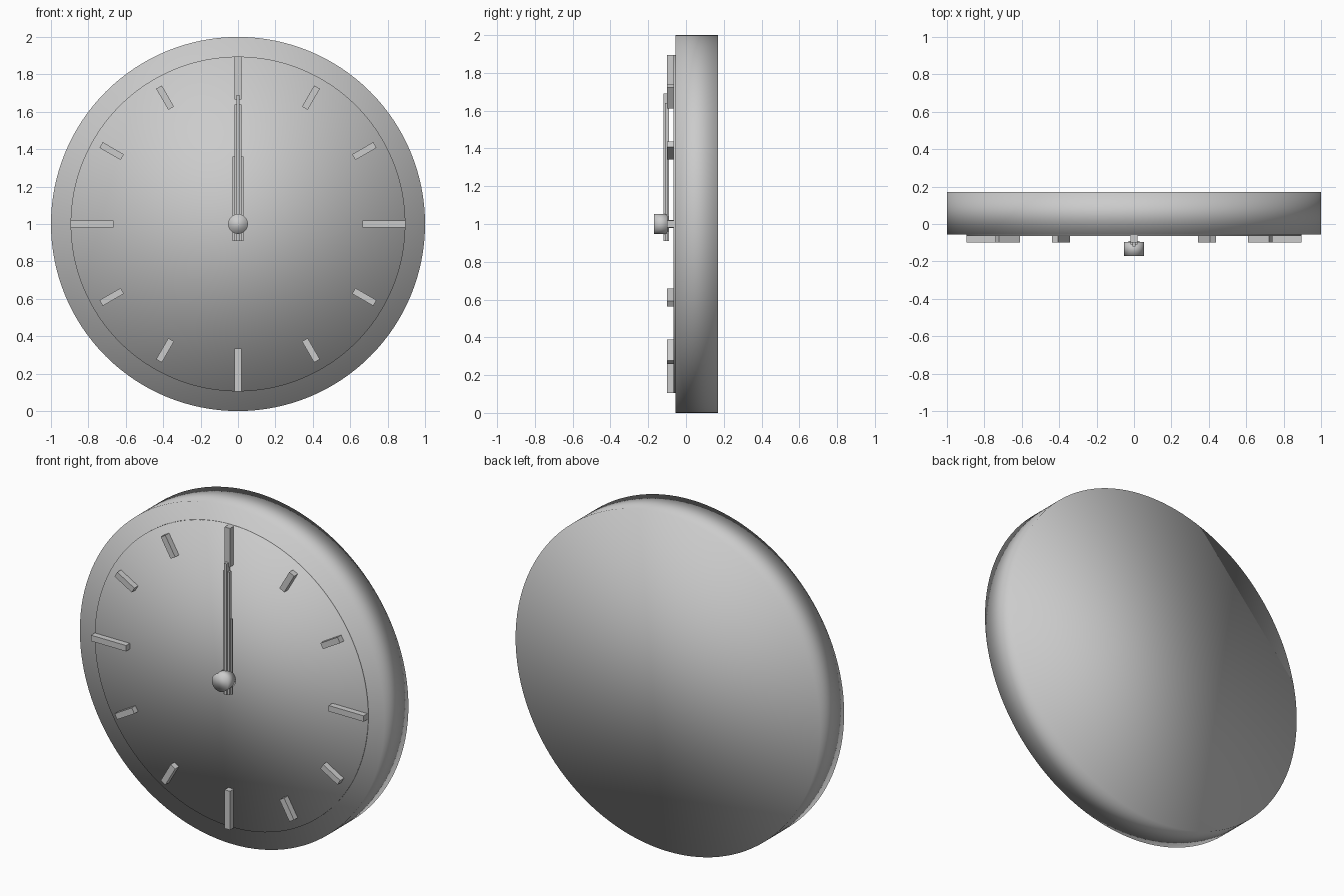
import bpy
from math import pi, sin, cos, radians

old = bpy.data.objects.get("Cube")
if old:
    bpy.data.objects.remove(old, do_unlink=True)

GREY = (0.6, 0.6, 0.6, 1.0)
grey = bpy.data.materials.new("light grey")
grey.use_nodes = True
grey.diffuse_color = GREY
grey.node_tree.nodes["Principled BSDF"].inputs["Base Color"].default_value = GREY

CENTRE_Z = 1.0


def disc(name, radius, front, back, sides):
    """Smooth round plate facing the front, between two depths."""
    bpy.ops.mesh.primitive_cylinder_add(
        vertices=sides, radius=radius, depth=back - front,
        location=(0, (front + back) / 2, CENTRE_Z), rotation=(pi / 2, 0, 0))
    ob = bpy.context.object
    ob.name = name
    ob.data.materials.append(grey)
    bpy.ops.object.shade_smooth()
    return ob


def bar(name, width, inner, outer, front, back, angle=0):
    """Box running along a radius, turned clockwise from the top."""
    a = radians(angle)
    mid = (inner + outer) / 2
    bpy.ops.mesh.primitive_cube_add(
        size=1, location=(mid * sin(a), (front + back) / 2, CENTRE_Z + mid * cos(a)),
        rotation=(0, a, 0))
    ob = bpy.context.object
    ob.name = name
    ob.scale = (width, back - front, outer - inner)
    ob.data.materials.append(grey)
    return ob


# Case and dial
disc("case", 1.0, -0.055, 0.17, 128)
disc("dial", 0.895, -0.065, -0.05, 128)

# Hour markers: long at the quarters, short between
for hour in range(12):
    if hour % 3 == 0:
        inner, outer = 0.665, 0.895
    else:
        inner, outer = 0.715, 0.845
    bar(f"hour_marker_{hour or 12}", 0.035, inner, outer, -0.1, -0.06, hour * 30)

# Hands, stacked from wide to narrow
bar("hour_hand", 0.06, -0.09, 0.36, -0.1, -0.09)
bar("minute_hand", 0.04, -0.09, 0.64, -0.11, -0.09)
bar("second_hand", 0.018, -0.09, 0.69, -0.12, -0.09)

# Spindle and centre cap
disc("spindle", 0.02, -0.1, -0.06, 24)
disc("centre_cap", 0.053, -0.17, -0.095, 32)
